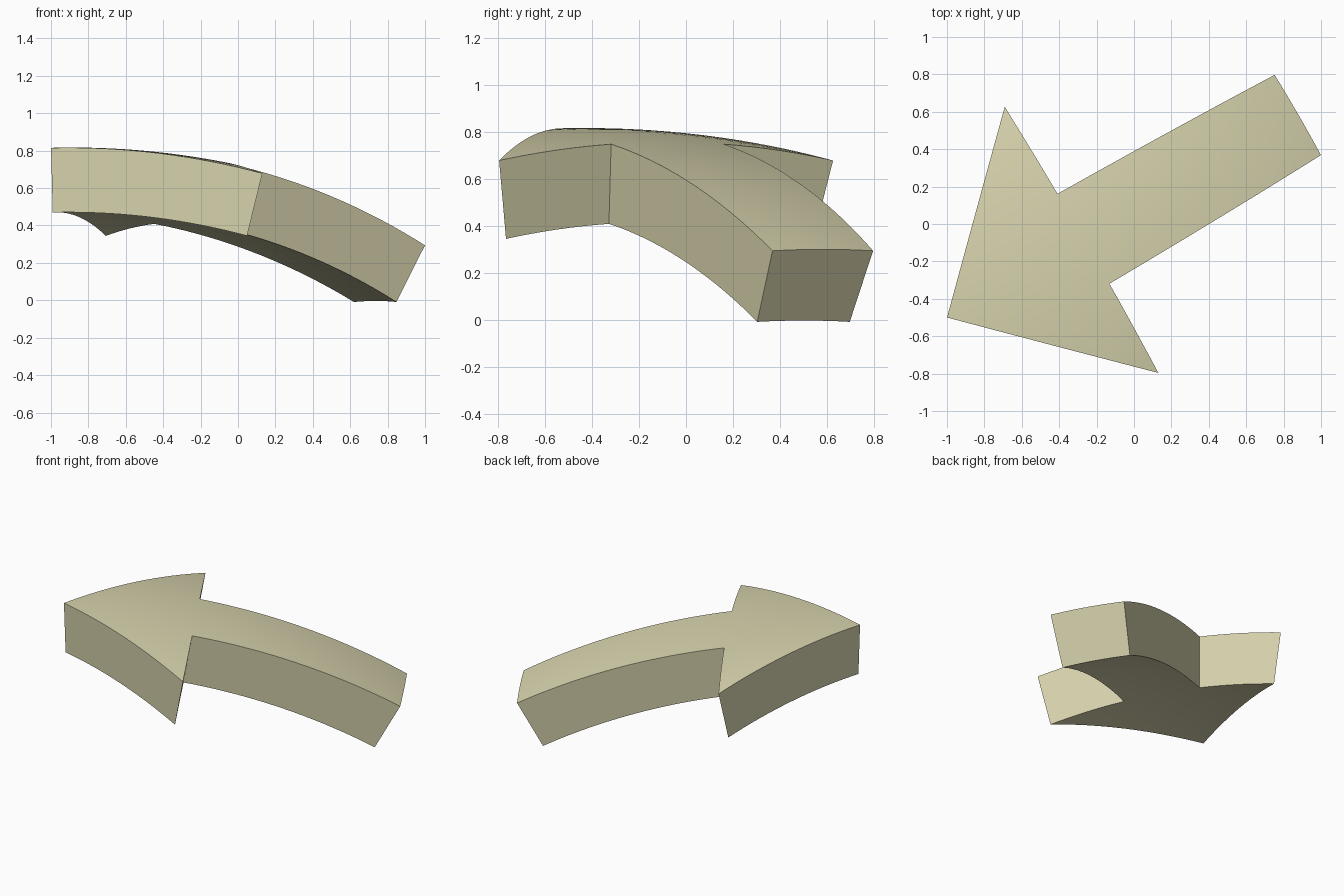
import bpy, bmesh
from math import radians
from mathutils import Vector, Matrix

if "Cube" in bpy.data.objects:
    bpy.data.objects.remove(bpy.data.objects["Cube"])

# Dome the arrow is wrapped on
R, THICK = 4.28, 0.345
CENTRE = Vector((-0.887, -0.435, 0.817 - R))
TIP, BASE, TAIL = -0.13, 0.724, 2.319      # stations along the arrow
HEAD_W, STEM_W = 0.849, 0.282              # half widths


def spread(a, b, n):
    return [a + (b - a) * i / n for i in range(n + 1)]


def add_strips(bm, stations, columns, width_at):
    """Grid of quads, row by row, projected onto the dome."""
    rows = [[bm.verts.new(Vector((a, c * width_at(a), R)).normalized() * R)
             for c in columns] for a in stations]
    for r0, r1 in zip(rows, rows[1:]):
        for i in range(len(columns) - 1):
            bm.faces.new((r0[i], r1[i], r1[i + 1], r0[i + 1]))


bm = bmesh.new()

# Triangular head, with columns that line up with the stem
k = STEM_W / HEAD_W
columns = spread(-1, -k, 8)[:-1] + spread(-k, k, 8) + spread(k, 1, 8)[1:]
add_strips(bm, spread(TIP, BASE, 16), columns,
           lambda a: HEAD_W * (a - TIP) / (BASE - TIP))

# Straight stem
add_strips(bm, spread(BASE, TAIL, 28), spread(-1, 1, 8), lambda a: STEM_W)
bmesh.ops.remove_doubles(bm, verts=bm.verts, dist=0.0005)

# Thickness, drawn toward the centre of the dome
ext = bmesh.ops.extrude_face_region(bm, geom=bm.faces[:], use_keep_orig=True)
inner = [g for g in ext["geom"] if isinstance(g, bmesh.types.BMVert)]
bmesh.ops.scale(bm, verts=inner, vec=Vector((1, 1, 1)) * (1 - THICK / R))
bmesh.ops.recalc_face_normals(bm, faces=bm.faces)

# Turn into place
bmesh.ops.transform(bm, verts=bm.verts,
                    matrix=Matrix.Translation(CENTRE) @ Matrix.Rotation(radians(30), 4, 'Z'))

mesh = bpy.data.meshes.new("curved_arrow")
bm.to_mesh(mesh)
bm.free()
arrow = bpy.data.objects.new("curved_arrow", mesh)
bpy.context.collection.objects.link(arrow)

# Pale olive colour
mat = bpy.data.materials.new("pale_olive")
mat.diffuse_color = (0.68, 0.65, 0.42, 1)
mat.use_nodes = True
mat.node_tree.nodes["Principled BSDF"].inputs["Base Color"].default_value = mat.diffuse_color
mesh.materials.append(mat)

bpy.context.view_layer.objects.active = arrow
arrow.select_set(True)
bpy.ops.object.shade_smooth_by_angle(angle=radians(30))
